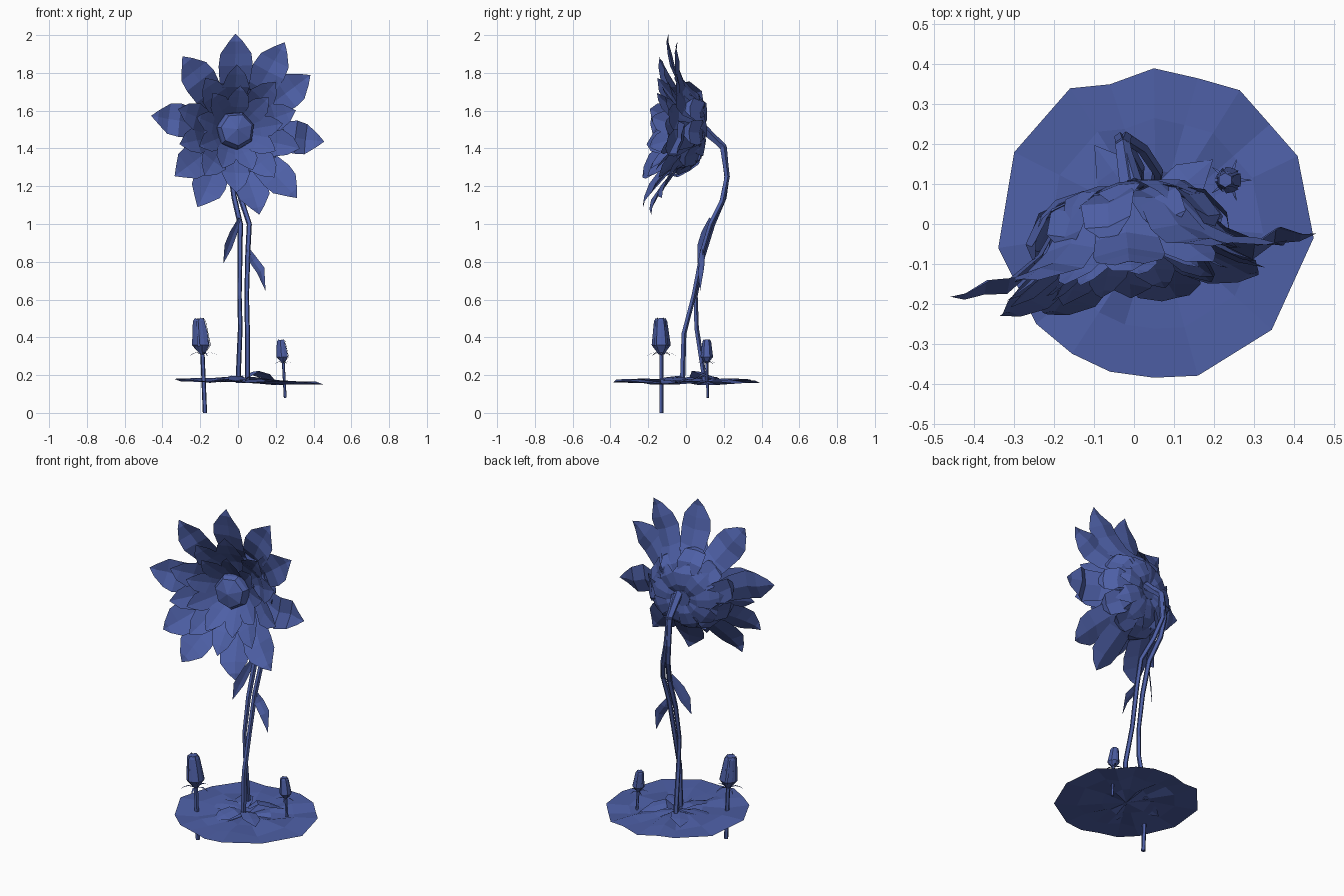
import bpy, bmesh, random
from math import sin, cos, pi, atan2, hypot
from mathutils import Vector

random.seed(4)
cube = bpy.data.objects.get("Cube")
if cube:
    bpy.data.objects.remove(cube)

BLUE = (0.075, 0.115, 0.38, 1)
mat = bpy.data.materials.new("flat blue")
mat.use_nodes = True
mat.diffuse_color = BLUE
bsdf = mat.node_tree.nodes["Principled BSDF"]
bsdf.inputs["Base Color"].default_value = BLUE
bsdf.inputs["Roughness"].default_value = 0.9


def finish(name, bm):
    mesh = bpy.data.meshes.new(name)
    bm.to_mesh(mesh)
    bm.free()
    mesh.materials.append(mat)
    obj = bpy.data.objects.new(name, mesh)
    bpy.context.collection.objects.link(obj)


def bridge(bm, a, b, closed=False):
    n = len(a)
    for i in range(n if closed else n - 1):
        j = (i + 1) % n
        bm.faces.new((a[i], a[j], b[j], b[i]))


def tube(name, path, radii, sides=5):
    """Faceted tube along a path with a radius at each point."""
    bm = bmesh.new()
    pts = [Vector(p) for p in path]
    rings = []
    for i, p in enumerate(pts):
        t = (pts[min(i + 1, len(pts) - 1)] - pts[max(i - 1, 0)]).normalized()
        u = t.cross(Vector((1, 0, 0))).normalized()
        v = t.cross(u)
        rings.append([bm.verts.new(p + radii[i] * (u * cos(2 * pi * k / sides) + v * sin(2 * pi * k / sides)))
                      for k in range(sides)])
    for a, b in zip(rings, rings[1:]):
        bridge(bm, a, b, True)
    bm.faces.new(rings[0][::-1])
    bm.faces.new(rings[-1])
    finish(name, bm)


def blade(bm, spine, widths, side, fold):
    """Leaf or petal strip: three points across each row, then a pointed tip."""
    prev = None
    for p, w in zip(spine, widths):
        row = [bm.verts.new(q) for q in (p - side * w, p + fold * w, p + side * w)]
        if prev:
            bridge(bm, prev, row)
        prev = row
    tip = bm.verts.new(spine[-1])
    bm.faces.new((prev[0], prev[1], tip))
    bm.faces.new((prev[1], prev[2], tip))


# Flower head frame: it faces forward, slightly to the left and up
head = Vector((-0.013, -0.032, 1.495))
front = Vector((0.16, -1, 0.1)).normalized()
across = Vector((0, 0, 1)).cross(front).normalized()
upward = front.cross(across)


def place(angle, r, f):
    return head + (across * cos(angle) + upward * sin(angle)) * r + front * f


def petal(bm, angle, rows, scale=1.0, fold=-0.22):
    """rows hold radius, forward offset and half width; the last row is the tip."""
    spine = [place(angle, r * scale, f) for r, f, w in rows]
    side = (-across * sin(angle) + upward * cos(angle)) + front * random.uniform(-0.2, 0.2)
    blade(bm, spine, [w for r, f, w in rows[:-1]], side, front * fold)


def petal_ring(name, count, start, rows, fold=-0.22):
    bm = bmesh.new()
    for k in range(count):
        angle = start + 2 * pi * k / count + random.uniform(-0.05, 0.05)
        petal(bm, angle, rows, random.uniform(0.94, 1.05), fold)
    finish(name, bm)


# Outer petals, each aimed at its own tip: x, z and how far the tip curls forward
tips = [(-0.01, 0.505, 0.11), (0.255, 0.46, 0.1), (0.39, 0.285, 0.1), (0.465, -0.065, 0.06),
        (0.305, -0.37, 0.11), (0.1, -0.46, 0.125), (-0.23, -0.42, 0.12),
        (-0.35, -0.255, 0.12), (-0.465, 0.07, 0.085), (-0.295, 0.385, 0.1)]
bm = bmesh.new()
for x, z, f in tips:
    petal(bm, atan2(z, x),
          [(0.06, -0.1, 0.03), (0.17, -0.06, 0.06), (0.24, 0.03, 0.08), (0.32, 0.08, 0.09),
           (0.38, f - 0.01, 0.082), (0.44, f + 0.005, 0.036), (0.48, f, 0)], hypot(x, z) / 0.48)
finish("outer_petals", bm)

# Inner layers cupping forward around the button
petal_ring("middle_petals", 10, 0.3,
           [(0.06, -0.09, 0.03), (0.15, -0.03, 0.06), (0.22, 0.06, 0.075),
            (0.28, 0.1, 0.05), (0.33, 0.12, 0)])
petal_ring("inner_petals", 9, 0.1,
           [(0.08, -0.02, 0.035), (0.13, 0.04, 0.058), (0.18, 0.085, 0.052),
            (0.215, 0.11, 0.025), (0.24, 0.12, 0)])

# Overlapping scales forming the rounded back
petal_ring("back_scales", 11, 0.0,
           [(0.04, -0.1, 0.02), (0.12, -0.11, 0.045), (0.2, -0.085, 0.07),
            (0.245, -0.02, 0.06), (0.245, 0.04, 0)], 0.2)
petal_ring("calyx_scales", 9, 0.25,
           [(0.02, -0.11, 0.015), (0.09, -0.125, 0.04), (0.16, -0.11, 0.055),
            (0.2, -0.08, 0.03), (0.215, -0.05, 0)], -0.15)

# Faceted button with its cup
bm = bmesh.new()
rings = [[bm.verts.new(place(2 * pi * k / 7 + 0.3, r, f)) for k in range(7)]
         for r, f in ((0.05, -0.12), (0.11, -0.05), (0.1, 0.02), (0.085, 0.045))]
for a, b in zip(rings, rings[1:]):
    bridge(bm, a, b, True)
crown = bm.verts.new(place(0, 0, 0.07))
for k in range(7):
    bm.faces.new((rings[-1][k], rings[-1][(k + 1) % 7], crown))
bm.faces.new(rings[0][::-1])
finish("flower_button", bm)

# Two stems meeting behind the flower
tube("front_stem",
     [(0.05, -0.02, 0.16), (0.05, -0.012, 0.42), (0.046, 0.04, 0.62), (0.052, 0.085, 0.85), (0.06, 0.13, 1.0),
      (0.02, 0.19, 1.12), (-0.02, 0.217, 1.25), (-0.028, 0.195, 1.41), (-0.01, 0.08, 1.51)],
     [0.015, 0.014, 0.013, 0.014, 0.014, 0.015, 0.015, 0.02, 0.026])
tube("rear_stem",
     [(0.0, 0.1, 0.16), (0.012, 0.055, 0.45), (0.008, 0.05, 0.62), (0.01, 0.085, 0.82), (0.012, 0.14, 1.0),
      (-0.02, 0.2, 1.14), (-0.035, 0.215, 1.25), (-0.03, 0.2, 1.4), (0.0, 0.1, 1.5)],
     [0.014, 0.013, 0.012, 0.014, 0.015, 0.015, 0.015, 0.018, 0.022])

# Drooping stem leaves
for name, pts, side in (
        ("right_leaf", [(0.01, 0.13, 1.03), (-0.025, 0.1, 0.95), (-0.052, 0.08, 0.88), (-0.078, 0.06, 0.79)],
         (0.6, 0.6, -0.3)),
        ("left_leaf", [(0.05, 0.08, 0.87), (0.08, 0.085, 0.81), (0.12, 0.08, 0.755), (0.146, 0.075, 0.645)],
         (0.6, 0.5, 0.45))):
    bm = bmesh.new()
    blade(bm, [Vector(p) for p in pts], (0.012, 0.03, 0.032), Vector(side), Vector((0, 0.2, -0.15)))
    finish(name, bm)


# Closed buds on short stalks with thin curved sepals
def bud(name, foot, neck, top, size):
    foot, neck, top = Vector(foot), Vector(neck), Vector(top)
    tube(name + "_stalk", [foot, foot.lerp(neck, 0.6), neck], [0.24 * size] * 3)
    tube(name, [neck.lerp(top, t) for t in (0, 0.23, 0.6, 0.97)],
         [r * size for r in (0.3, 0.95, 0.82, 0.55)], 6)
    bm = bmesh.new()
    for k in range(5):
        a = 2 * pi * k / 5
        out = Vector((cos(a), sin(a), 0))
        side = Vector((-sin(a), cos(a), 0))
        spine = [neck + out * r * size + Vector((0, 0, h * size))
                 for r, h in ((0.15, 0.0), (0.8, 0.2), (1.3, 0.05), (1.7, -0.2))]
        blade(bm, spine, (0.08 * size, 0.12 * size, 0.08 * size), side, Vector((0, 0, 0.15)))
        # upright petal hugging the bud
        spine = [neck.lerp(top, t) + out * r * size for t, r in ((0.1, 0.5), (0.25, 0.9), (0.9, 0.62), (1, 0.5))]
        blade(bm, spine, (0.3 * size, 0.5 * size, 0.36 * size), side, out * 0.12)
    finish(name + "_sepals", bm)


bud("large_bud", (-0.175, -0.13, 0), (-0.188, -0.13, 0.31), (-0.205, -0.135, 0.505), 0.05)
bud("small_bud", (0.25, 0.115, 0.08), (0.24, 0.11, 0.265), (0.228, 0.11, 0.39), 0.033)

# Floating pad: irregular rim and uneven facets
rim = [(0.05, 0.39), (0.16, 0.365), (0.265, 0.335), (0.34, 0.25), (0.41, 0.17), (0.45, -0.035),
       (0.345, -0.265), (0.16, -0.38), (0.05, -0.385), (-0.06, -0.37), (-0.155, -0.325),
       (-0.245, -0.25), (-0.34, -0.06), (-0.3, 0.18), (-0.16, 0.34), (-0.06, 0.35)]
bm = bmesh.new()
rings = []
for s, wave in ((1, 0.008), (0.68, 0.014), (0.35, 0.012)):
    rings.append([bm.verts.new((0.055 + (x - 0.055) * s, y * s,
                                0.168 - 0.02 * x + wave * sin(k * 2.4 + s * 5)))
                  for k, (x, y) in enumerate(rim)])
for a, b in zip(rings, rings[1:]):
    bridge(bm, a, b, True)
hub = bm.verts.new((0.055, 0, 0.16))
for k in range(len(rim)):
    bm.faces.new((rings[-1][k], rings[-1][(k + 1) % len(rim)], hub))
finish("pad", bm)

# Small raised folds on the pad around the stem feet
bm = bmesh.new()
for a, lift in ((0.7, 0.045), (2.2, 0.02), (3.3, 0.015), (4.4, 0.02), (5.6, 0.015)):
    out = Vector((cos(a), sin(a), 0))
    base = Vector((0.03, 0.02, 0.17))
    spine = [base + out * r + Vector((0, 0, lift * h)) for r, h in ((0.02, 0.3), (0.07, 1), (0.14, 0.6), (0.22, 0))]
    blade(bm, spine, (0.02, 0.045, 0.05), Vector((-sin(a), cos(a), -0.15)), Vector((0, 0, 0.1)))
finish("pad_folds", bm)
